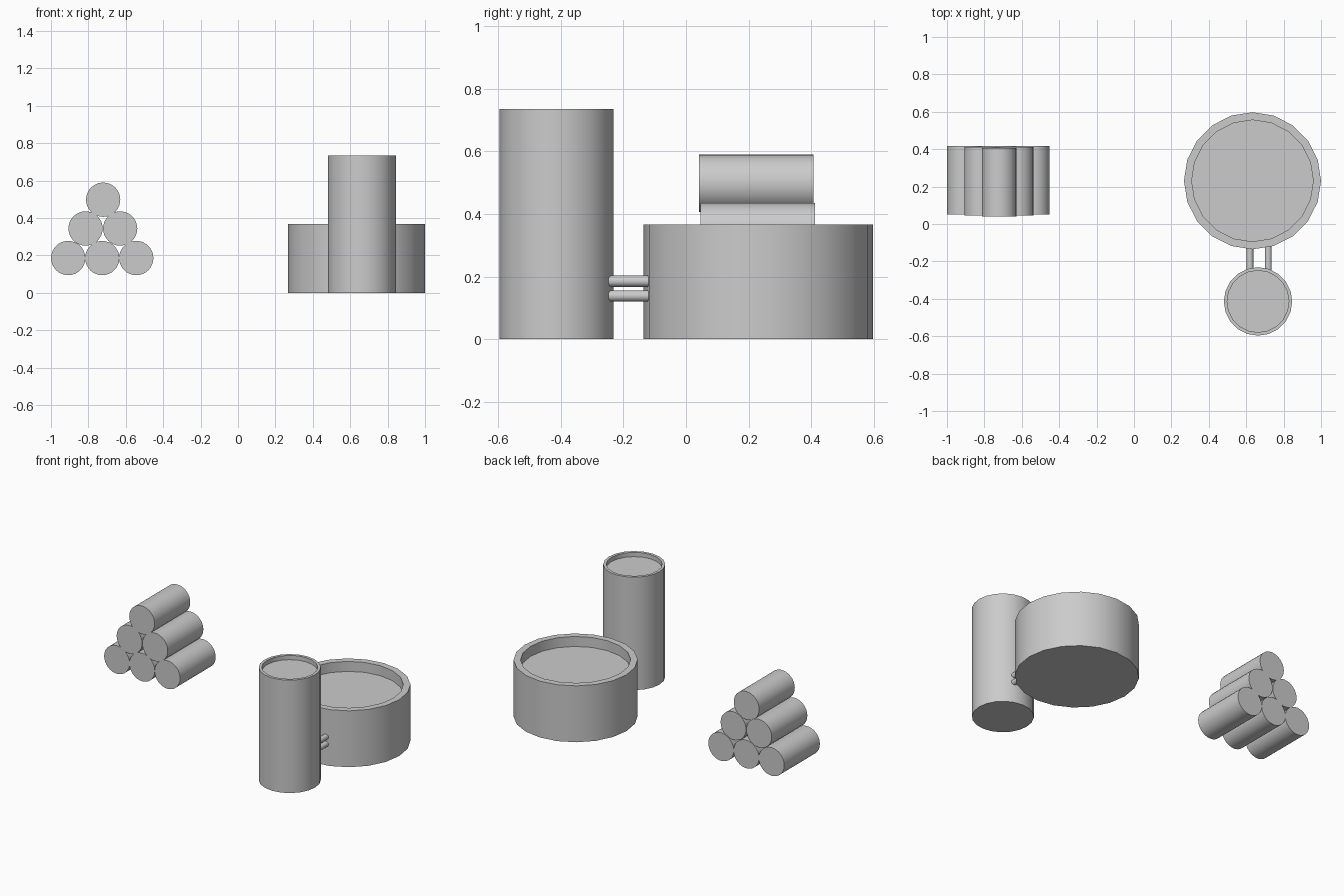
import bpy, bmesh, math

if "Cube" in bpy.data.objects:
    bpy.data.objects.remove(bpy.data.objects["Cube"])


def finish(name, bm):
    bmesh.ops.recalc_face_normals(bm, faces=bm.faces)
    me = bpy.data.meshes.new(name)
    bm.to_mesh(me)
    bm.free()
    ob = bpy.data.objects.new(name, me)
    bpy.context.collection.objects.link(ob)
    bpy.ops.object.select_all(action='DESELECT')
    ob.select_set(True)
    bpy.context.view_layer.objects.active = ob
    bpy.ops.object.shade_smooth_by_angle(angle=math.radians(35))
    return ob


def vessel(name, x, y, r, h, inner, depth, n=20):
    """Upright round container with a recessed top."""
    bm = bmesh.new()
    bmesh.ops.create_cone(bm, cap_ends=True, segments=n, radius1=r, radius2=r, depth=h)
    bm.normal_update()
    top = max(bm.faces, key=lambda f: f.calc_center_median().z)
    # rim, then sunken fill surface
    bmesh.ops.scale(bm, vec=(1, 1, 1), verts=top.verts[:])
    hole = bmesh.ops.extrude_discrete_faces(bm, faces=[top])['faces'][0]
    bmesh.ops.scale(bm, vec=(inner / r, inner / r, 1), verts=hole.verts[:])
    fill = bmesh.ops.extrude_discrete_faces(bm, faces=[hole])['faces'][0]
    bmesh.ops.translate(bm, vec=(0, 0, -depth), verts=fill.verts[:])
    ob = finish(name, bm)
    ob.location = (x, y, h / 2)


def rod(name, x, z, r, y0, y1, n):
    """Cylinder lying along y."""
    bm = bmesh.new()
    bmesh.ops.create_cone(bm, cap_ends=True, segments=n, radius1=r, radius2=r, depth=y1 - y0)
    ob = finish(name, bm)
    ob.rotation_euler.x = math.pi / 2
    ob.location = (x, (y0 + y1) / 2, z)


# containers
vessel("tub", 0.6335, 0.231, 0.3665, 0.367, 0.325, 0.065)
vessel("barrel", 0.663, -0.414, 0.183, 0.735, 0.165, 0.028)

# connecting pipes
for i, x in enumerate((0.62, 0.718)):
    for j, z in enumerate((0.138, 0.185)):
        rod(f"pipe_{i}_{j}", x, z, 0.018, -0.255, -0.105, 16)

# stacked logs
rows = [((-0.908, -0.726, -0.544), 0.186, 0.05),
        ((-0.815, -0.63), 0.344, 0.046),
        ((-0.721,), 0.498, 0.041)]
for j, (xs, z, y0) in enumerate(rows):
    for i, x in enumerate(xs):
        rod(f"log_{j}_{i}", x, z, 0.0916, y0, y0 + 0.3665, 32)
